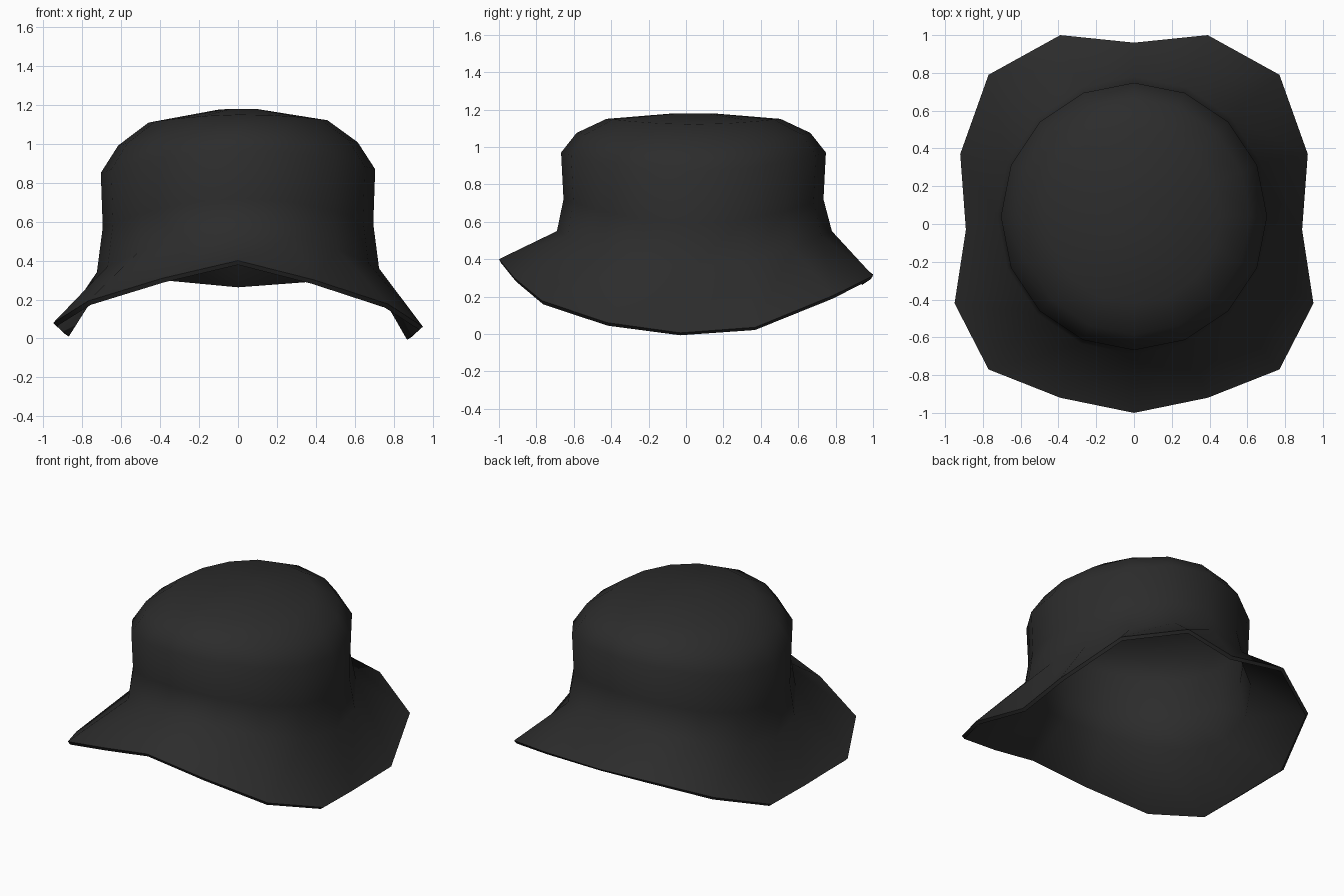
import bpy, bmesh, math

if "Cube" in bpy.data.objects:
    bpy.data.objects.remove(bpy.data.objects["Cube"])

N = 16
CY = 0.04

# Brim edge, right half from front to back: x, y, z
edge = [(0, -1.0, 0.40), (0.39, -0.92, 0.305), (0.77, -0.77, 0.185),
        (0.95, -0.42, 0.07), (0.89, -0.03, 0.015), (0.92, 0.37, 0.045),
        (0.77, 0.79, 0.215), (0.39, 1.0, 0.315), (0, 0.96, 0.28)]

# Crown rings: x radius, y radius, centre y, z at the sides, z at front and back
crown = [(0.725, 0.735, 0.045, 0.35, 0.55),
         (0.695, 0.695, CY, 0.58, 0.72),
         (0.705, 0.708, CY, 0.86, 0.97),
         (0.615, 0.625, CY, 1.00, 1.075),
         (0.46, 0.465, CY, 1.115, 1.15),
         (0.10, 0.10, CY, 1.177, 1.18)]


def ring(rx, ry, cy, z_side, z_end):
    pts = []
    for i in range(N):
        a = 2 * math.pi * i / N
        x = rx * math.sin(a)
        z = z_side + (z_end - z_side) * math.cos(a) ** 2
        pts.append((x, cy - ry * math.cos(a), z + 0.013 * x))
    return pts


# Mirror the brim edge and tilt it slightly
full = edge + [(-x, y, z) for x, y, z in edge[-2:0:-1]]
loops = [[(x, y, z - 0.01 * x) for x, y, z in full]]
loops += [ring(*r) for r in crown]

# Skin the loops from brim to crown top
bm = bmesh.new()
rows = [[bm.verts.new(p) for p in pts] for pts in loops]
for lo, hi in zip(rows, rows[1:]):
    for i in range(N):
        j = (i + 1) % N
        bm.faces.new((lo[i], lo[j], hi[j], hi[i]))
bm.faces.new(rows[-1])
mesh = bpy.data.meshes.new("bucket_hat")
bm.to_mesh(mesh)
bm.free()
hat = bpy.data.objects.new("bucket_hat", mesh)
bpy.context.collection.objects.link(hat)

# Cloth thickness towards the inside
solid = hat.modifiers.new("cloth_thickness", 'SOLIDIFY')
solid.thickness = 0.025
solid.offset = -1

# Black fabric
mat = bpy.data.materials.new("black_fabric")
mat.diffuse_color = (0.025, 0.025, 0.025, 1)
mat.use_nodes = True
mat.node_tree.nodes["Principled BSDF"].inputs["Base Color"].default_value = mat.diffuse_color
mesh.materials.append(mat)

bpy.context.view_layer.objects.active = hat
hat.select_set(True)
bpy.ops.object.modifier_apply(modifier=solid.name)
bpy.ops.object.shade_smooth_by_angle(angle=math.radians(60))
